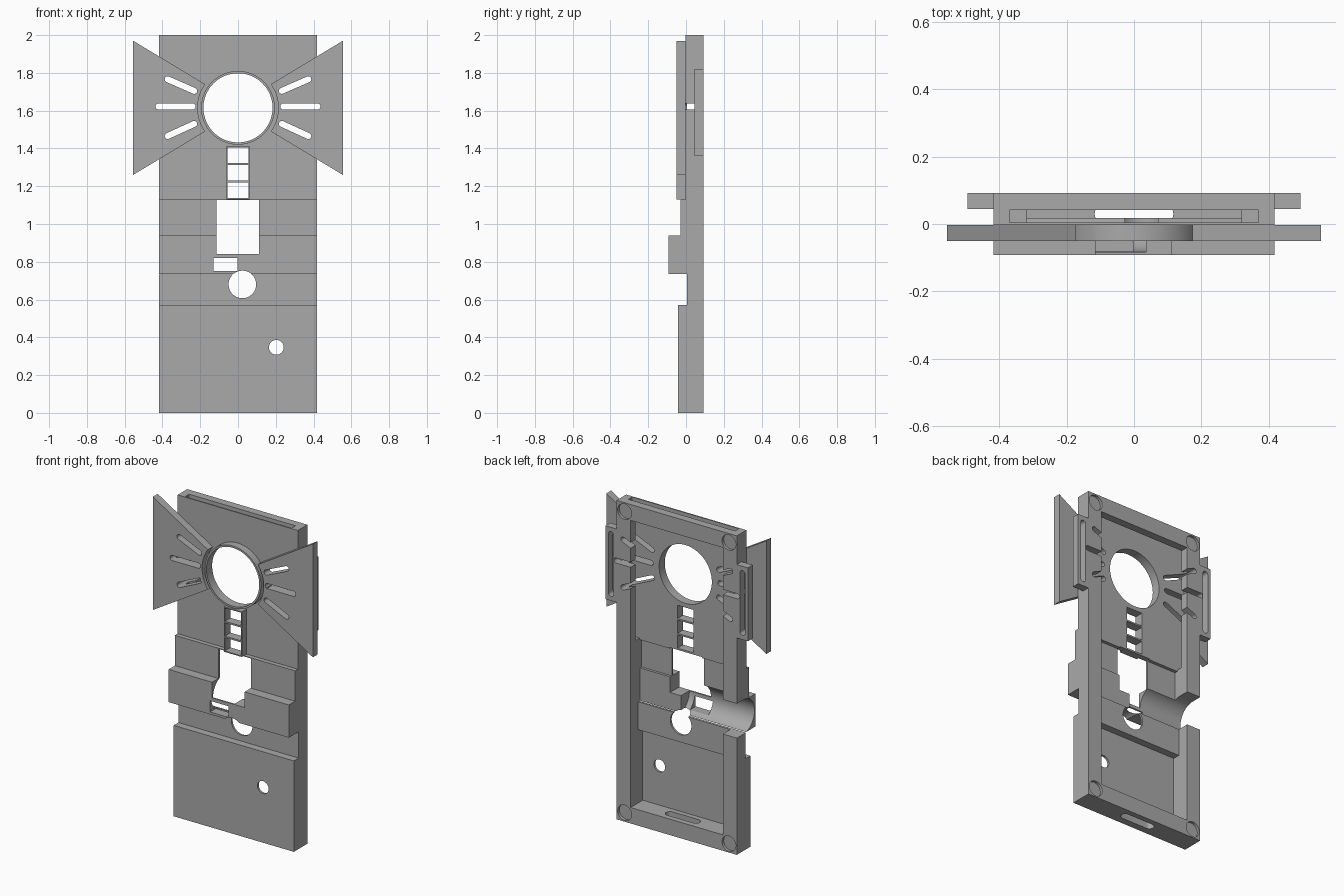
import bpy, bmesh
from math import sin, cos, pi, atan2, hypot

cube = bpy.data.objects.get("Cube")
if cube:
    bpy.data.objects.remove(cube, do_unlink=True)

grey = bpy.data.materials.new("plain_grey")
grey.use_nodes = True
grey.diffuse_color = (0.4, 0.4, 0.4, 1)
grey.node_tree.nodes["Principled BSDF"].inputs["Base Color"].default_value = (0.4, 0.4, 0.4, 1)


def prism(name, pts, axis, a, b):
    """Extrude a 2D outline along an axis from a to b."""
    place = {"X": lambda p, d: (d, p[0], p[1]),
             "Y": lambda p, d: (p[0], d, p[1]),
             "Z": lambda p, d: (p[0], p[1], d)}[axis]
    bm = bmesh.new()
    ends = [[bm.verts.new(place(p, d)) for p in pts] for d in (a, b)]
    for loop in ends:
        bm.faces.new(loop)
    n = len(pts)
    for i in range(n):
        j = (i + 1) % n
        bm.faces.new((ends[0][i], ends[0][j], ends[1][j], ends[1][i]))
    bmesh.ops.recalc_face_normals(bm, faces=bm.faces)
    mesh = bpy.data.meshes.new(name)
    bm.to_mesh(mesh)
    bm.free()
    mesh.materials.append(grey)
    ob = bpy.data.objects.new(name, mesh)
    bpy.context.scene.collection.objects.link(ob)
    return ob


def rect(x0, x1, z0, z1):
    return [(x0, z0), (x1, z0), (x1, z1), (x0, z1)]


def circle(x, z, r, n=64):
    return [(x + r * cos(2 * pi * i / n), z + r * sin(2 * pi * i / n)) for i in range(n)]


def stadium(p, q, r, n=12):
    t = atan2(q[1] - p[1], q[0] - p[0])
    arc = lambda c, s: [(c[0] + r * cos(s + pi * i / n), c[1] + r * sin(s + pi * i / n))
                        for i in range(n + 1)]
    return arc(q, t - pi / 2) + arc(p, t + pi / 2)


def cut(ob, cutters):
    """Subtract each cutter, then bake the result."""
    for c in cutters:
        m = ob.modifiers.new("cut", "BOOLEAN")
        m.operation, m.solver, m.object = "DIFFERENCE", "EXACT", c
    bpy.context.view_layer.update()
    dg = bpy.context.evaluated_depsgraph_get()
    mesh = bpy.data.meshes.new_from_object(ob.evaluated_get(dg))
    ob.modifiers.clear()
    ob.data = mesh


def hole(pts, axis="Y", a=-0.3, b=0.3):
    ob = prism("cutter", pts, axis, a, b)
    ob.hide_render = True
    return ob


W, BACK, FACE, WING = 0.417, 0.092, -0.003, -0.051
EYE_Z = 1.615

# Stepped shell: front heights, with a matching hollow behind
steps = [(0, 0.57, -0.042), (0.57, 0.735, 0.005), (0.735, 0.94, -0.092),
         (0.94, 1.13, -0.03), (1.13, 2, FACE)]
hollow = [(0.1, 0.56, -0.028), (0.56, 0.735, 0.018), (0.735, 0.94, 0.0),
          (0.94, 1.12, -0.016), (1.12, 1.9, 0.005)]


def stepped(rows, back):
    pts = [(y, z) for z0, z1, y in rows for z in (z0, z1)]
    return pts + [(back, rows[-1][1]), (back, rows[0][0])]


body = prism("body_shell", stepped(steps, BACK), "X", -W, W)

# Radiating slots, shared by body, wings and ears
rays = []
for s in (-1, 1):
    for p, q in [((0.232, 1.705), (0.372, 1.766)), ((0.24, 1.622), (0.42, 1.622)),
                 ((0.232, 1.53), (0.372, 1.466))]:
        rays.append(hole(stadium((s * p[0], p[1]), (s * q[0], q[1]), 0.016)))

cutters = [
    hole(stepped(hollow, 0.2), "X", -0.32, 0.32),            # back pocket
    hole(rect(-0.37, 0.37, 0.005, 0.042), "Z", 1.13, 2.1),   # sliding slot
    hole(stadium((-0.09, 0.03), (0.09, 0.03), 0.027), "Z", -0.1, 0.15),
    hole(circle(0, EYE_Z, 0.183, 96)),                       # large round opening
    hole(rect(-0.055, 0.055, 1.136, 1.406)),                 # ladder opening
    hole(rect(-0.115, 0.11, 0.842, 1.126)),                  # window
    hole(rect(-0.13, -0.003, 0.75, 0.82)),                   # small window
    hole(circle(0.023, 0.68, 0.073)),
    hole(circle(0.203, 0.347, 0.039, 40)),
    # half-round bay open to the side and back
    hole([(0.2, 0.948), (0.2, 0.732)] +
         [(0.025 - 0.108 * sin(pi * i / 32), 0.84 - 0.108 * cos(pi * i / 32))
          for i in range(33)], "X", -0.5, 0.035),
]
# Corner recesses
for x in (-0.362, 0.362):
    for z in (0.056, 1.944):
        cutters.append(hole(circle(x, z, 0.048, 40), "Y", 0.075, 0.2))
cut(body, cutters + rays)

# Flared wings with a concave inner edge, and slotted ears behind them
parts = [body]
for s, side in ((-1, "right"), (1, "left")):
    a = atan2(0.12, 0.167)
    r = hypot(0.12, 0.167) + 0.008
    pts = [(s * r * cos(a - 2 * a * i / 20), EYE_Z + r * sin(a - 2 * a * i / 20))
           for i in range(21)]
    pts += [(s * 0.555, 1.26), (s * 0.555, 1.97)]
    wing = prism(side + "_wing", pts, "Y", WING, FACE)
    cut(wing, rays)
    ear = prism(side + "_ear", rect(*sorted((s * W, s * 0.494)), 1.36, 1.82), "Y", 0.044, BACK)
    slot = hole(stadium((s * 0.456, 1.405), (s * 0.456, 1.775), 0.018))
    cut(ear, [slot] + rays)
    cutters.append(slot)
    parts += [wing, ear]

# Raised rim around the round opening
rim = prism("round_rim", circle(0, EYE_Z, 0.195, 96), "Y", WING, 0.004)
cut(rim, [cutters[3]])

# Ladder frame with three cells
ladder = prism("ladder_frame", rect(-0.062, 0.062, 1.13, 1.413), "Y", WING, 0.005)
cells = [hole(rect(-0.055, 0.055, z, z + 0.083)) for z in (1.137, 1.23, 1.323)]
cut(ladder, cells)
parts += [rim, ladder]

for c in cutters + rays + cells:
    bpy.data.objects.remove(c, do_unlink=True)

# Smooth curved walls, crisp edges
bpy.ops.object.select_all(action="DESELECT")
for ob in parts:
    ob.select_set(True)
bpy.context.view_layer.objects.active = body
bpy.ops.object.shade_smooth_by_angle(angle=pi / 6)
